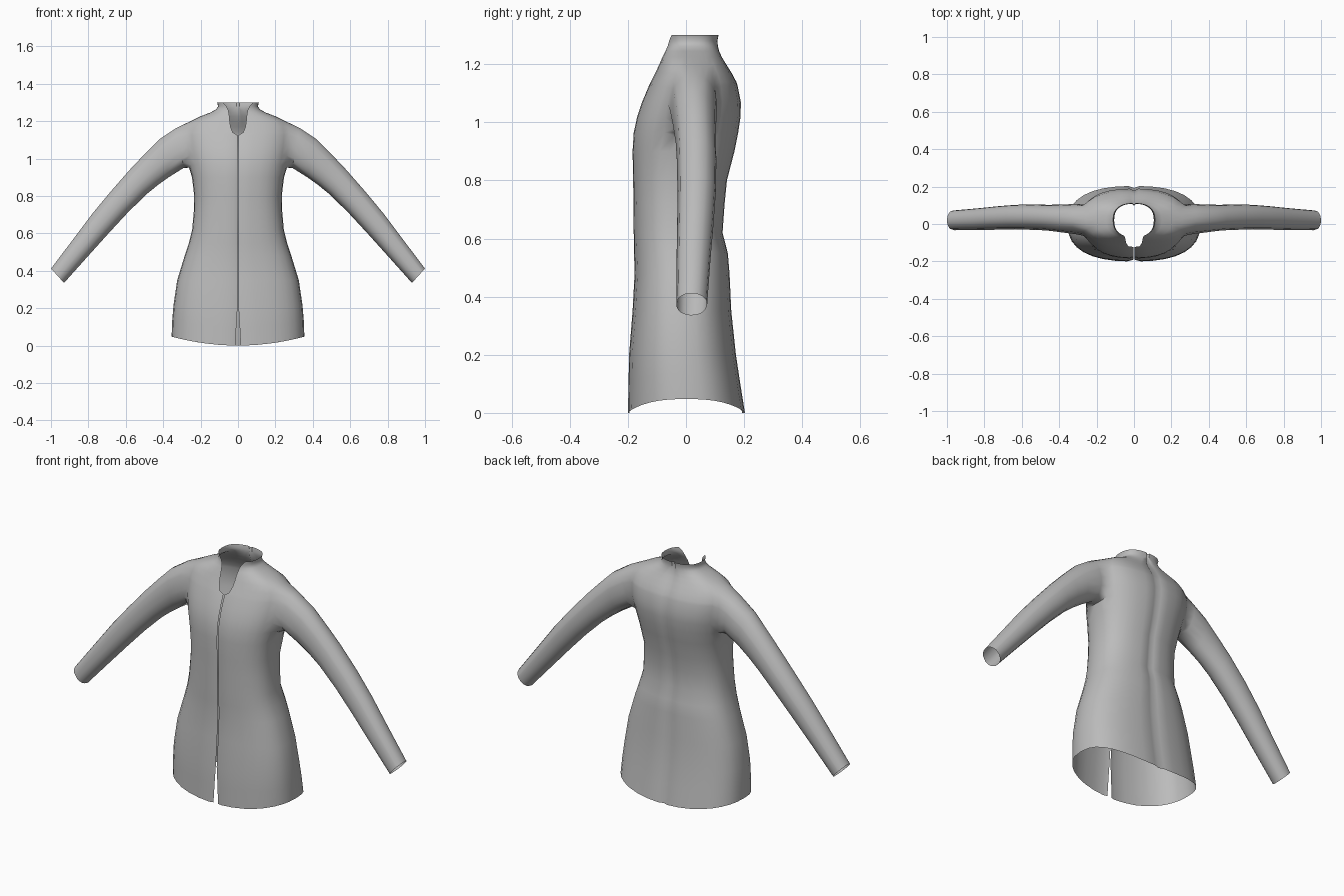
import bpy, bmesh, math
from mathutils import Vector

if "Cube" in bpy.data.objects:
    bpy.data.objects.remove(bpy.data.objects["Cube"])

cloth = bpy.data.materials.new("grey_cloth")
cloth.diffuse_color = (0.5, 0.5, 0.5, 1)
cloth.use_nodes = True
cloth.node_tree.nodes["Principled BSDF"].inputs["Base Color"].default_value = cloth.diffuse_color

# Body rows: height, half width, front y, back y, half gap of the front opening
ROWS = [
    (0.00, 0.355, -0.200, 0.203, 0.014), (0.10, 0.352, -0.198, 0.187, 0.009),
    (0.20, 0.345, -0.196, 0.172, 0.003), (0.35, 0.325, -0.184, 0.156, 0.003),
    (0.48, 0.285, -0.177, 0.150, 0.003), (0.55, 0.262, -0.179, 0.144, 0.003),
    (0.62, 0.245, -0.180, 0.126, 0.003), (0.72, 0.236, -0.181, 0.133, 0.003),
    (0.80, 0.234, -0.182, 0.141, 0.003), (0.90, 0.246, -0.184, 0.167, 0.003),
    (0.965, 0.260, -0.180, 0.180, 0.003), (1.02, 0.272, -0.168, 0.188, 0.003),
    (1.07, 0.280, -0.151, 0.189, 0.003), (1.125, 0.285, -0.128, 0.178, 0.004),
    (1.14, 0.283, -0.121, 0.173, 0.028), (1.17, 0.275, -0.106, 0.157, 0.040),
    (1.20, 0.255, -0.092, 0.138, 0.044), (1.225, 0.202, -0.082, 0.123, 0.046),
    (1.245, 0.150, -0.073, 0.114, 0.049), (1.262, 0.118, -0.068, 0.110, 0.053),
    (1.280, 0.106, -0.068, 0.108, 0.062), (1.30, 0.112, -0.068, 0.112, 0.080),
]
COLS = 16
ARM_C = (6, 10)      # armhole column range
ARM_R = (10, 16)     # armhole row range
POWER = 2.5          # squareness of the body section

# Sleeve rings: top x, top z, bottom x, bottom z, front y, back y
SLEEVE = [
    (0.330, 1.165, 0.290, 0.950, -0.056, 0.108),
    (0.420, 1.105, 0.370, 0.900, -0.045, 0.104),
    (0.500, 1.025, 0.430, 0.857, -0.036, 0.103),
    (0.580, 0.940, 0.490, 0.808, -0.032, 0.105),
    (0.685, 0.820, 0.590, 0.710, -0.030, 0.103),
    (0.780, 0.705, 0.690, 0.602, -0.031, 0.095),
    (0.870, 0.585, 0.790, 0.491, -0.033, 0.085),
    (1.000, 0.412, 0.930, 0.335, -0.034, 0.073),
]

bm = bmesh.new()
angles = [math.pi * i / COLS for i in range(COLS)] + [math.pi - 0.045, math.pi]
angles.insert(1, 0.045)
first, last = ARM_C[0] + 1, ARM_C[1] + 1


def power(v, e):
    return math.copysign(abs(v) ** e, v)


# Half body from the front opening round to the back seam
grid = []
for z, w, front, back, gap in ROWS:
    start = math.asin((gap / w) ** (POWER / 2))
    cy, d = (front + back) / 2, (back - front) / 2
    row = []
    for i, a in enumerate(angles):
        if i < first:
            limit = angles[first]
            a = start + a * (limit - start) / limit
        x = w * power(math.sin(a), 2 / POWER) if a < math.pi else 0
        y = cy - d * power(math.cos(a), 2 / POWER)
        if i == 0 and z < 1.13:
            y += 0.006                      # tucked front edge
        if i == len(angles) - 1:
            y -= 0.010                      # back seam groove
        hem = 0.048 * (x / w) ** 2 * max(0, 1 - z / 0.3)
        row.append(bm.verts.new((x, y, z + hem)))
    grid.append(row)
for r in range(len(ROWS) - 1):
    for c in range(len(angles) - 1):
        if ARM_R[0] <= r < ARM_R[1] and first <= c < last:
            continue
        bm.faces.new((grid[r][c], grid[r][c + 1], grid[r + 1][c + 1], grid[r + 1][c]))

# Sleeve grown from the armhole edge
r0, r1 = ARM_R
loop = [grid[r0][c] for c in range(first, last)]
loop += [grid[r][last] for r in range(r0, r1)]
loop += [grid[r1][c] for c in range(last, first, -1)]
loop += [grid[r][first] for r in range(r1, r0, -1)]
ys, zs = [v.co.y for v in loop], [v.co.z for v in loop]
yc, hy = (min(ys) + max(ys)) / 2, (max(ys) - min(ys)) / 2
zc, hz = (min(zs) + max(zs)) / 2, (max(zs) - min(zs)) / 2
turn = [math.atan2((v.co.z - zc) / hz, (v.co.y - yc) / hy) for v in loop]
prev = loop
for tx, tz, bx, bz, front, back in SLEEVE:
    top, bottom = Vector((tx, 0, tz)), Vector((bx, 0, bz))
    mid, up = (top + bottom) / 2, (top - bottom) / 2
    ring = []
    for a in turn:
        p = mid + up * math.sin(a)
        p.y = (front + back) / 2 + (back - front) / 2 * math.cos(a)
        ring.append(bm.verts.new(p))
    n = len(ring)
    for i in range(n):
        j = (i + 1) % n
        bm.faces.new((prev[i], prev[j], ring[j], ring[i]))
    prev = ring

# Relax the armhole so the sleeve flows into the shoulder
for _ in range(2):
    bmesh.ops.smooth_vert(bm, verts=loop, factor=0.4,
                          use_axis_x=True, use_axis_y=True, use_axis_z=True)
bmesh.ops.recalc_face_normals(bm, faces=bm.faces)
if sum((f.normal.x * f.calc_area() for f in bm.faces if f.calc_center_median().z < 0.9)) < 0:
    bmesh.ops.reverse_faces(bm, faces=bm.faces)

mesh = bpy.data.meshes.new("jacket")
bm.to_mesh(mesh)
bm.free()
mesh.materials.append(cloth)
jacket = bpy.data.objects.new("jacket", mesh)
bpy.context.collection.objects.link(jacket)

# Other half
mirror = jacket.modifiers.new("mirror", 'MIRROR')
mirror.use_clip = True
mirror.merge_threshold = 0.001

bpy.context.view_layer.objects.active = jacket
jacket.select_set(True)
bpy.ops.object.shade_smooth_by_angle(angle=math.radians(50))
